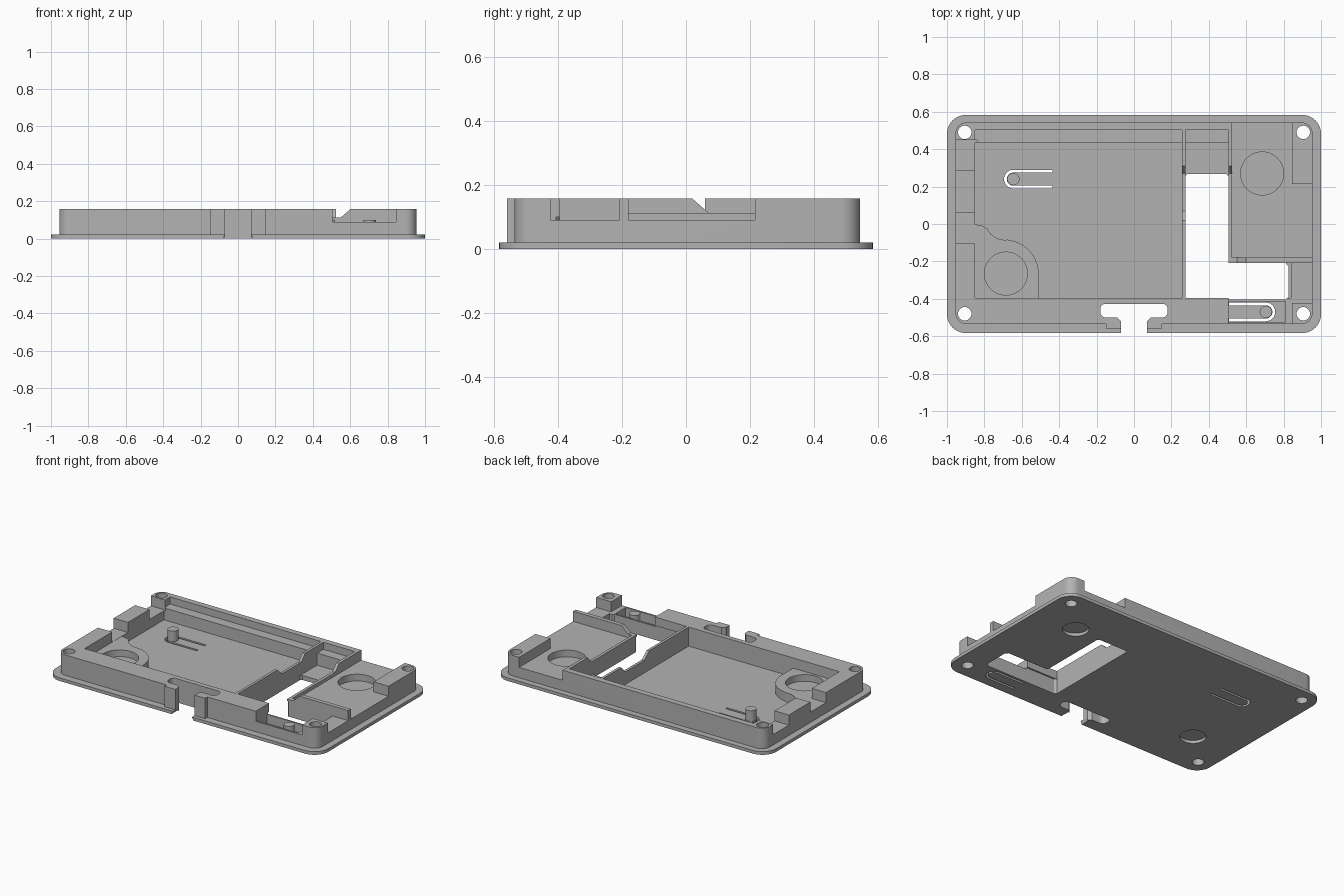
import bpy, bmesh
from math import cos, sin, pi

if "Cube" in bpy.data.objects:
    bpy.data.objects.remove(bpy.data.objects["Cube"])

grey = bpy.data.materials.new("grey plastic")
grey.diffuse_color = (0.45, 0.45, 0.45, 1)
grey.use_nodes = True
grey.node_tree.nodes["Principled BSDF"].inputs["Base Color"].default_value = grey.diffuse_color
TOP, FLOOR, LEDGE, LOW, OVER = 0.157, 0.03, 0.11, 0.09, 0.3


def prism(name, pts, lo, hi, axis="z"):
    """Extrude a 2D outline along an axis."""
    place = {"x": lambda a, b, h: (h, a, b),
             "y": lambda a, b, h: (a, h, b),
             "z": lambda a, b, h: (a, b, h)}[axis]
    bm = bmesh.new()
    face = bm.faces.new([bm.verts.new(place(a, b, lo)) for a, b in pts])
    new = bmesh.ops.extrude_face_region(bm, geom=[face])["geom"]
    shift = place(0, 0, hi - lo)
    bmesh.ops.translate(bm, vec=shift, verts=[v for v in new if isinstance(v, bmesh.types.BMVert)])
    bmesh.ops.recalc_face_normals(bm, faces=bm.faces)
    me = bpy.data.meshes.new(name)
    bm.to_mesh(me)
    bm.free()
    me.materials.append(grey)
    ob = bpy.data.objects.new(name, me)
    bpy.context.collection.objects.link(ob)
    return ob


def arc(cx, cy, r, a0, a1, n):
    return [(cx + r * cos((a0 + (a1 - a0) * i / n) * pi / 180),
             cy + r * sin((a0 + (a1 - a0) * i / n) * pi / 180)) for i in range(n + 1)]


def circle(cx, cy, r, n=40):
    return arc(cx, cy, r, 0, 360, n)[:-1]


def rect(x0, x1, y0, y1, r=0):
    if not r:
        return [(x0, y0), (x1, y0), (x1, y1), (x0, y1)]
    return (arc(x1 - r, y1 - r, r, 0, 90, 8) + arc(x0 + r, y1 - r, r, 90, 180, 8)
            + arc(x0 + r, y0 + r, r, 180, 270, 8) + arc(x1 - r, y0 + r, r, 270, 360, 8))


def combine(target, tool, op="DIFFERENCE"):
    tool.hide_render = True
    mod = target.modifiers.new("bool", "BOOLEAN")
    mod.operation, mod.solver, mod.object = op, "EXACT", tool
    bpy.context.view_layer.objects.active = target
    bpy.ops.object.modifier_apply(modifier=mod.name)
    bpy.data.objects.remove(tool)


def cut(pts, lo, hi=OVER, axis="z", target=None):
    combine(target or case, prism("cutter", pts, lo, hi, axis))


# Flanged tray body with the two front tabs
case = prism("case", rect(-1, 1, -0.583, 0.583, 0.1), 0, 0.021)
combine(case, prism("body", rect(-0.955, 0.955, -0.535, 0.543, 0.06), 0.01, TOP), "UNION")
combine(case, prism("tabs", rect(-0.15, 0.15, -0.558, -0.5), 0.012, TOP), "UNION")

# Large tray and the narrow channel, each with a rear ledge
for x0, x1 in ((-0.85, 0.257), (0.275, 0.505)):
    cut(rect(x0, x1, -0.395, 0.437), FLOOR)
    cut(rect(x0, x1, 0.40, 0.503), LEDGE)

# Right-hand shelf, open at the back and at the side
cut([(0.525, -0.18), (1.1, -0.18), (1.1, 0.215), (0.845, 0.215), (0.845, 0.7), (0.525, 0.7)], LOW)

# Side extension of the channel and the port cut beside it
cut(rect(0.49, 0.84, -0.395, -0.208), FLOOR)
cut(rect(0.83, 1.1, -0.422, -0.208), LOW)

# Front right notch and button recess
cut(rect(0.505, 0.845, -0.7, -0.38), LOW)
cut(rect(0.505, 0.81, -0.523, -0.415), FLOOR)

# Left wall notches
for y0, y1 in ((-0.105, 0.06), (0.285, 0.45)):
    cut(rect(-1.1, -0.84, y0, y1), LOW)

# Lowered spans of the thin inner walls, with sloping ends
cut([(0.02, TOP), (0.07, 0.113), (0.27, 0.113), (0.31, TOP), (0.31, OVER), (0.02, OVER)],
    0.25, 0.28, "x")
cut([(-0.22, 0.113), (0.27, 0.113), (0.31, TOP), (0.31, OVER), (-0.22, OVER)],
    0.50, 0.53, "x")
cut([(0.50, 0.113), (0.55, 0.113), (0.60, TOP), (0.60, OVER), (0.50, OVER)],
    -0.22, -0.17, "y")

# L-shaped opening through the floor
cut([(0.275, -0.395), (0.29, -0.405), (0.81, -0.405), (0.825, -0.39), (0.825, -0.225),
     (0.81, -0.208), (0.515, -0.208), (0.505, -0.198), (0.505, 0.255), (0.495, 0.267),
     (0.285, 0.267), (0.275, 0.257)], -0.1, 0.1)

# T-shaped strap slot in the front edge
half = [(0.07, -0.7), (0.07, -0.52), (0.09, -0.5)] + arc(0.15, -0.47, 0.03, -90, 0, 6) \
    + arc(0.155, -0.453, 0.025, 0, 90, 6)
cut(half + [(-x, y) for x, y in reversed(half)], -0.1)
cut([(-0.085, -0.01), (0.085, -0.01), (0.07, 0.02), (-0.07, 0.02)], -0.7, -0.52, "y")

# Corner screw holes
for x in (-0.905, 0.905):
    for y in (-0.48, 0.49):
        cut(circle(x, y, 0.036, 24), -0.1)

# Round boss in the tray
boss = prism("round_boss", [(-0.86, -0.405), (-0.51, -0.405)]
             + arc(-0.69, -0.265, 0.18, 0, 85, 14)
             + arc(-0.69, 0.02, 0.105, 280, 205, 8)
             + [(-0.81, -0.01), (-0.86, 0.0)], 0.024, LOW - 0.001)

# Round wells on top, shallow dimples underneath
cut(circle(-0.685, -0.265, 0.115), 0.045, target=boss)
cut(circle(0.685, 0.27, 0.115), 0.045)
for x, y in ((-0.685, -0.265), (0.685, 0.27)):
    cut(circle(x, y, 0.08), -0.1, 0.02)

# Flexing button tongues with posts
posts = []
for name, x, y, d, end in (("left_button_post", -0.645, 0.24, -1, -0.435),
                           ("right_button_post", 0.705, -0.47, 1, 0.507)):
    def tip(r):
        return [(x + d * (px - x), py) for px, py in arc(x, y, r, -90, 90, 14)]
    cut([(end, y - 0.05)] + tip(0.05) + [(end, y + 0.05), (end, y + 0.035)]
        + tip(0.035)[::-1] + [(end, y - 0.035)], -0.1, 0.05)
    posts.append(prism(name, circle(x, y, 0.033, 28), 0.02, 0.1))

# Smooth the curved walls, keep edges sharp
for ob in [case, boss] + posts:
    bpy.ops.object.select_all(action="DESELECT")
    ob.select_set(True)
    bpy.context.view_layer.objects.active = ob
    bpy.ops.object.shade_smooth_by_angle(angle=0.5)
